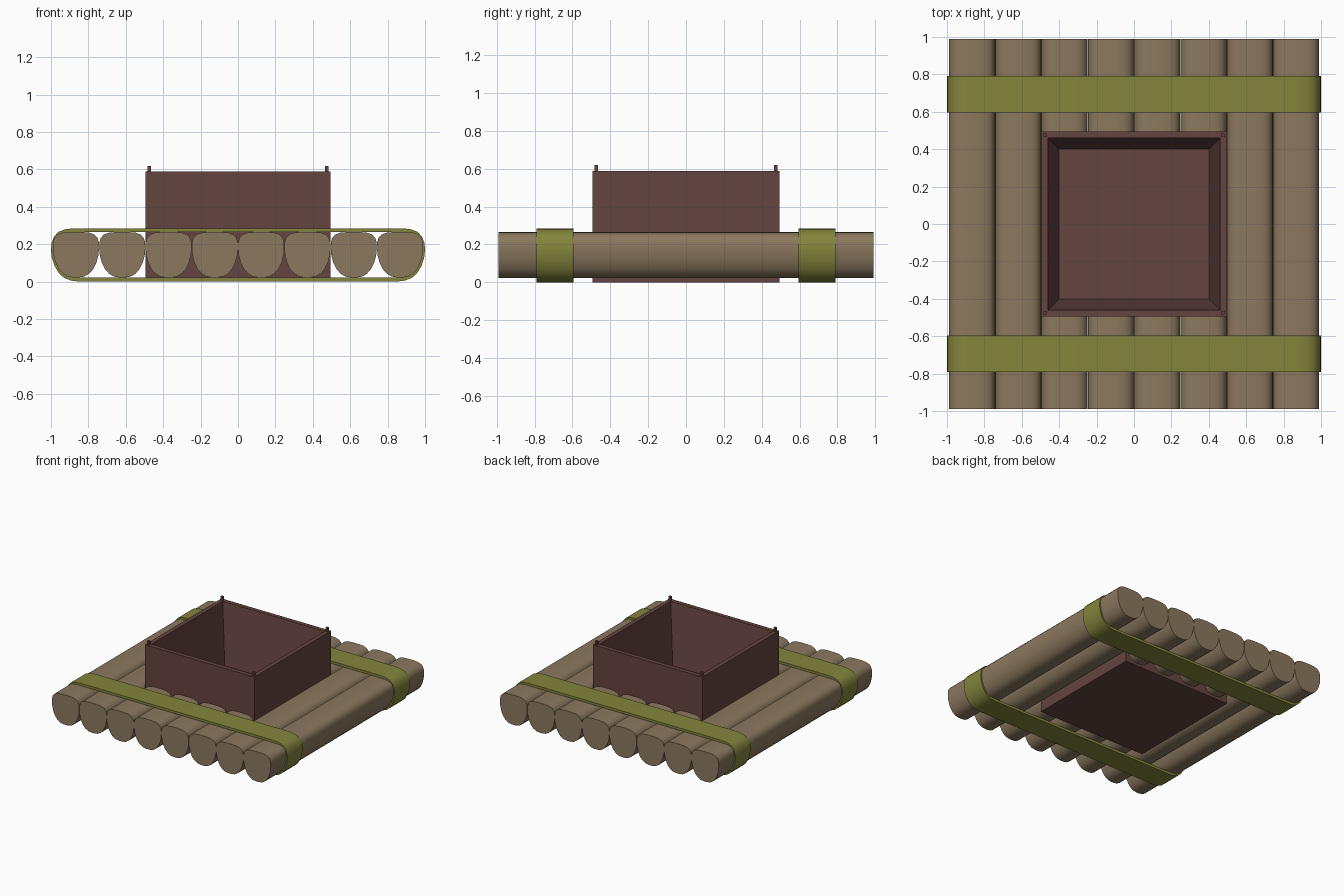
import bpy, bmesh

if "Cube" in bpy.data.objects:
    bpy.data.objects.remove(bpy.data.objects["Cube"])


def material(name, rgb):
    m = bpy.data.materials.new(name)
    m.diffuse_color = (*rgb, 1)
    m.use_nodes = True
    m.node_tree.nodes["Principled BSDF"].inputs["Base Color"].default_value = m.diffuse_color
    return m


WOOD = material("wood", (0.26, 0.19, 0.115))
STRAP = material("strap", (0.23, 0.235, 0.045))
CRATE = material("crate", (0.13, 0.058, 0.05))


def finish(bm, name, mat, smooth=False):
    bmesh.ops.recalc_face_normals(bm, faces=bm.faces)
    me = bpy.data.meshes.new(name)
    bm.to_mesh(me)
    bm.free()
    me.materials.append(mat)
    ob = bpy.data.objects.new(name, me)
    bpy.context.collection.objects.link(ob)
    if smooth:
        bpy.ops.object.select_all(action='DESELECT')
        bpy.context.view_layer.objects.active = ob
        ob.select_set(True)
        bpy.ops.object.shade_smooth_by_angle(angle=0.7)
    return ob


def bridge(bm, a, b):
    for i in range(len(a)):
        j = (i + 1) % len(a)
        bm.faces.new((a[i], a[j], b[j], b[i]))


def rings(bm, loops):
    return [[bm.verts.new(p) for p in loop] for loop in loops]


def mirrored(half):
    return half + [(-x, z) for x, z in reversed(half)]


# Logs: flattened top, round belly
LOG = mirrored([(0.03, 0.265), (0.07, 0.262), (0.098, 0.252), (0.115, 0.234),
                (0.1225, 0.21), (0.1235, 0.18), (0.12, 0.14), (0.109, 0.1),
                (0.092, 0.066), (0.07, 0.042), (0.045, 0.027), (0.015, 0.022)])


def log(name, cx, y0, y1):
    bm = bmesh.new()
    a, b = rings(bm, [[(cx + x, y, z) for x, z in LOG] for y in (y0, y1)])
    bridge(bm, a, b)
    bm.faces.new(a)
    bm.faces.new(b)
    finish(bm, name, WOOD, True)


for i in range(8):
    cx = (i - 3.5) * 0.2475
    if 2 <= i <= 5:  # middle logs stop at the crate
        log(f"front_log_{i}", cx, -0.99, -0.49)
        log(f"back_log_{i}", cx, 0.49, 0.99)
    else:
        log(f"side_log_{i}", cx, -0.99, 0.99)

# Straps wrapped around the logs
OUTER = mirrored([(0.87, 0.285), (0.92, 0.281), (0.96, 0.266), (0.984, 0.24),
                  (0.997, 0.205), (1.0, 0.17), (0.995, 0.125), (0.98, 0.082),
                  (0.958, 0.045), (0.93, 0.02), (0.895, 0.006), (0.85, 0.0)])
INNER = [(x * 0.989, 0.021 + z * 0.856) for x, z in OUTER]
for name, y0, y1 in (("front_strap", -0.79, -0.595), ("back_strap", 0.595, 0.79)):
    bm = bmesh.new()
    r = rings(bm, [[(x, y, z) for x, z in prof] for prof, y in
                   ((OUTER, y0), (OUTER, y1), (INNER, y1), (INNER, y0))])
    for k in range(4):
        bridge(bm, r[k], r[(k + 1) % 4])
    finish(bm, name, STRAP, True)

# Open crate with walls tapering inward to the floor
bm = bmesh.new()
r = rings(bm, [[(-h, -h, z), (h, -h, z), (h, h, z), (-h, h, z)] for h, z in
               ((0.495, 0.0), (0.495, 0.588), (0.46, 0.588), (0.4, 0.1))])
for a, b in zip(r, r[1:]):
    bridge(bm, a, b)
bm.faces.new(r[0])
bm.faces.new(r[-1])
finish(bm, "crate", CRATE)

# Corner pegs on the crate rim
for i, (sx, sy) in enumerate(((-1, -1), (1, -1), (1, 1), (-1, 1))):
    bm = bmesh.new()
    bmesh.ops.create_cube(bm, size=1)
    bmesh.ops.scale(bm, vec=(0.018, 0.018, 0.05), verts=bm.verts)
    bmesh.ops.translate(bm, vec=(sx * 0.475, sy * 0.475, 0.594), verts=bm.verts)
    finish(bm, f"crate_peg_{i}", CRATE)
